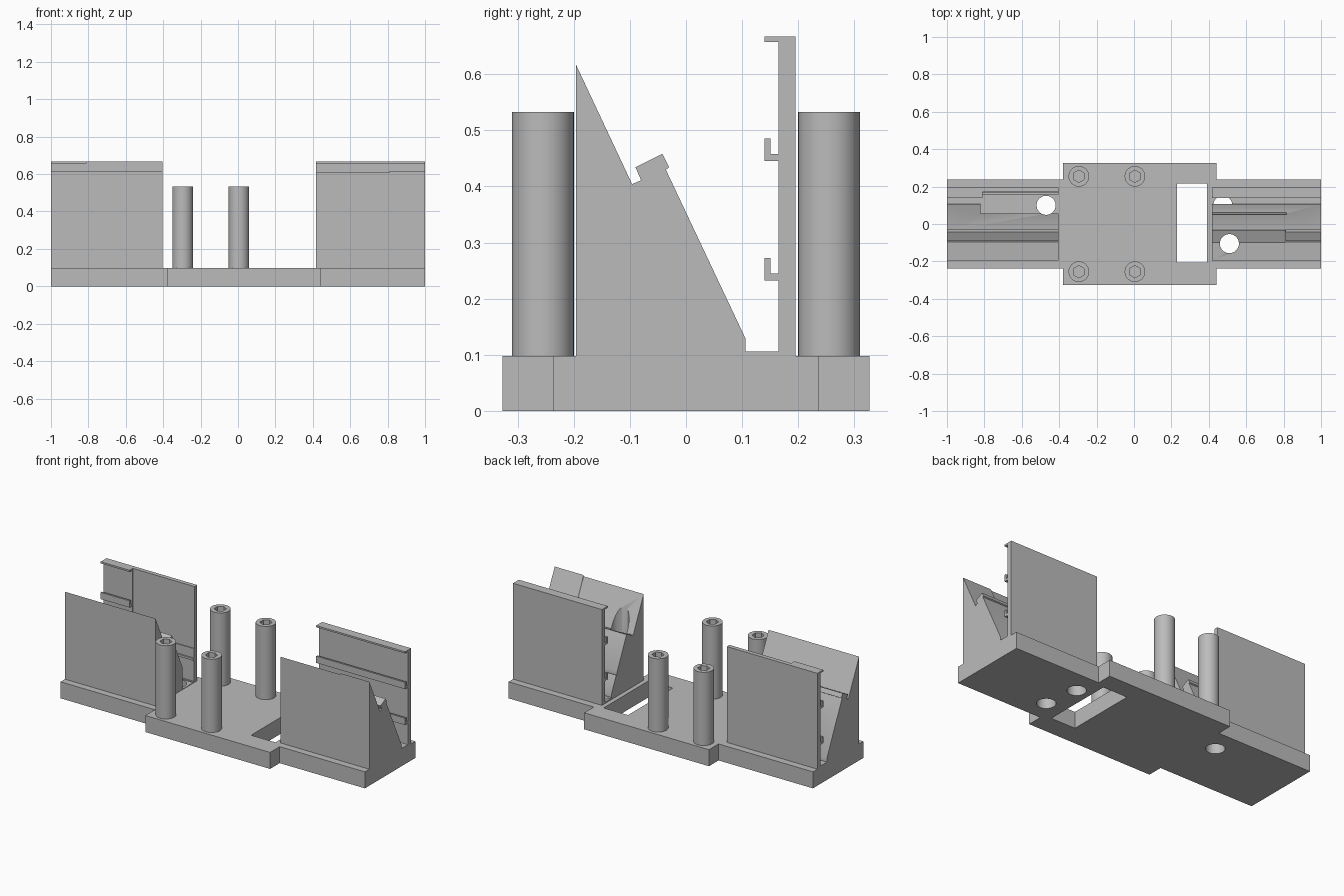
import bpy, bmesh, math
from mathutils import Vector

old = bpy.data.objects.get("Cube")
if old:
    bpy.data.objects.remove(old, do_unlink=True)

grey = bpy.data.materials.new("plain grey")
grey.use_nodes = True
colour = (0.5, 0.5, 0.5, 1)
grey.diffuse_color = colour
grey.node_tree.nodes["Principled BSDF"].inputs["Base Color"].default_value = colour


def prism(name, profile, start, end, axis="X"):
    """Extrude a closed profile: (y, z) along x, or (x, y) along z."""
    bm = bmesh.new()
    if axis == "X":
        verts = [bm.verts.new((start, a, b)) for a, b in profile]
        move = Vector((end - start, 0, 0))
    else:
        verts = [bm.verts.new((a, b, start)) for a, b in profile]
        move = Vector((0, 0, end - start))
    face = bm.faces.new(verts)
    out = bmesh.ops.extrude_face_region(bm, geom=[face])
    bmesh.ops.translate(bm, vec=move, verts=[v for v in out["geom"] if isinstance(v, bmesh.types.BMVert)])
    bmesh.ops.recalc_face_normals(bm, faces=bm.faces)
    mesh = bpy.data.meshes.new(name)
    bm.to_mesh(mesh)
    bm.free()
    mesh.materials.append(grey)
    ob = bpy.data.objects.new(name, mesh)
    bpy.context.collection.objects.link(ob)
    return ob


def box(name, x, y, z):
    return prism(name, [(y[0], z[0]), (y[1], z[0]), (y[1], z[1]), (y[0], z[1])], x[0], x[1])


def cylinder(name, x, y, radius, z, sides=48):
    ring = [(x + radius * math.sin(2 * math.pi * i / sides),
             y + radius * math.cos(2 * math.pi * i / sides)) for i in range(sides)]
    return prism(name, ring, z[0], z[1], "Z")


def cut(ob, *cutters):
    for cutter in cutters:
        cutter.hide_render = True
        mod = ob.modifiers.new("cut", "BOOLEAN")
        mod.operation, mod.solver, mod.object = "DIFFERENCE", "EXACT", cutter
        bpy.context.view_layer.objects.active = ob
        bpy.ops.object.modifier_apply(modifier=mod.name)
        bpy.data.objects.remove(cutter, do_unlink=True)


def smooth(ob):
    bpy.ops.object.select_all(action="DESELECT")
    ob.select_set(True)
    bpy.context.view_layer.objects.active = ob
    bpy.ops.object.shade_smooth_by_angle(angle=math.radians(30))


# Base plate: narrow wings with a wider middle
w, m, x0, x1 = 0.237, 0.327, -0.38, 0.44
outline = [(-1, -w), (x0, -w), (x0, -m), (x1, -m), (x1, -w), (1, -w),
           (1, w), (x1, w), (x1, m), (x0, m), (x0, w), (-1, w)]
base = prism("base_plate", outline, 0, 0.098, "Z")
cut(base, box("window", (0.23, 0.39), (-0.206, 0.216), (-0.1, 0.2)))
for hx, hy in [(-0.47, 0.1), (0.475, 0.1), (0.51, -0.105)]:
    cut(base, cylinder("hole", hx, hy, 0.051, (-0.1, 0.2)))
smooth(base)

# Hollow posts with hexagonal sockets
for px in (-0.295, 0.005):
    for py in (-0.255, 0.255):
        post = cylinder("post", px, py, 0.055, (0.098, 0.533))
        cut(post, cylinder("socket", px, py, 0.033, (0.15, 0.6), 6))
        smooth(post)

# Sloped support with a hooked ledge and a low floor
wedge = [(-0.196, 0.098), (0.166, 0.098), (0.166, 0.106), (0.106, 0.106), (0.106, 0.129),
         (-0.036, 0.43), (-0.03, 0.434), (-0.042, 0.458), (-0.09, 0.434),
         (-0.08, 0.411), (-0.096, 0.404), (-0.196, 0.617)]
sides = {"right": (-1, -0.405), "left": (0.416, 1)}
for side, span in sides.items():
    support = prism(side + "_sloped_support", wedge, *span)
    wall = box(side + "_back_wall", span, (0.165, 0.195), (0.098, 0.667))
    rails = [box(side + "_top_lip", span, (0.14, 0.166), (0.657, 0.667))]
    for z in (0.232, 0.445):
        hook = [(0.14, z), (0.166, z), (0.166, z + 0.013), (0.151, z + 0.013),
                (0.151, z + 0.04), (0.14, z + 0.04)]
        rails.append(prism(side + "_hook_rail", hook, *span))
    if side == "right":
        # Pocket in the foot, and clearance through the wall and rails
        cut(support, box("pocket", (-0.82, -0.3), (0.056, 0.157), (0.101, 0.7)),
            cylinder("hole", -0.47, 0.1, 0.051, (0, 0.3)))
        cut(wall, box("recess", (-0.81, -0.3), (0.1, 0.17), (0.3, 0.8)))
        for rail in rails:
            deep = 0.157 if "hook" in rail.name and rail.data.vertices[0].co.z < 0.3 else 0.17
            cut(rail, box("gap", (-0.81, -0.3), (0.1, deep), (0, 0.8)))
            if not rail.data.vertices:
                bpy.data.objects.remove(rail, do_unlink=True)
    else:
        # Ledge trimmed along the inner part, a groove and a vertical bore
        trim = [(-0.199, 0.616), (-0.099, 0.403), (-0.02, 0.438), (-0.02, 0.7), (-0.199, 0.7)]
        groove = [(0.052, 0.222), (0.067, 0.229), (0.067, 0.3), (0.052, 0.3)]
        cut(support, prism("trim", trim, 0.3, 0.81), prism("groove", groove, 0.3, 0.815),
            cylinder("bore", 0.51, -0.105, 0.051, (0, 0.8)),
            cylinder("hole", 0.475, 0.1, 0.051, (0, 0.11)))
    smooth(support)
